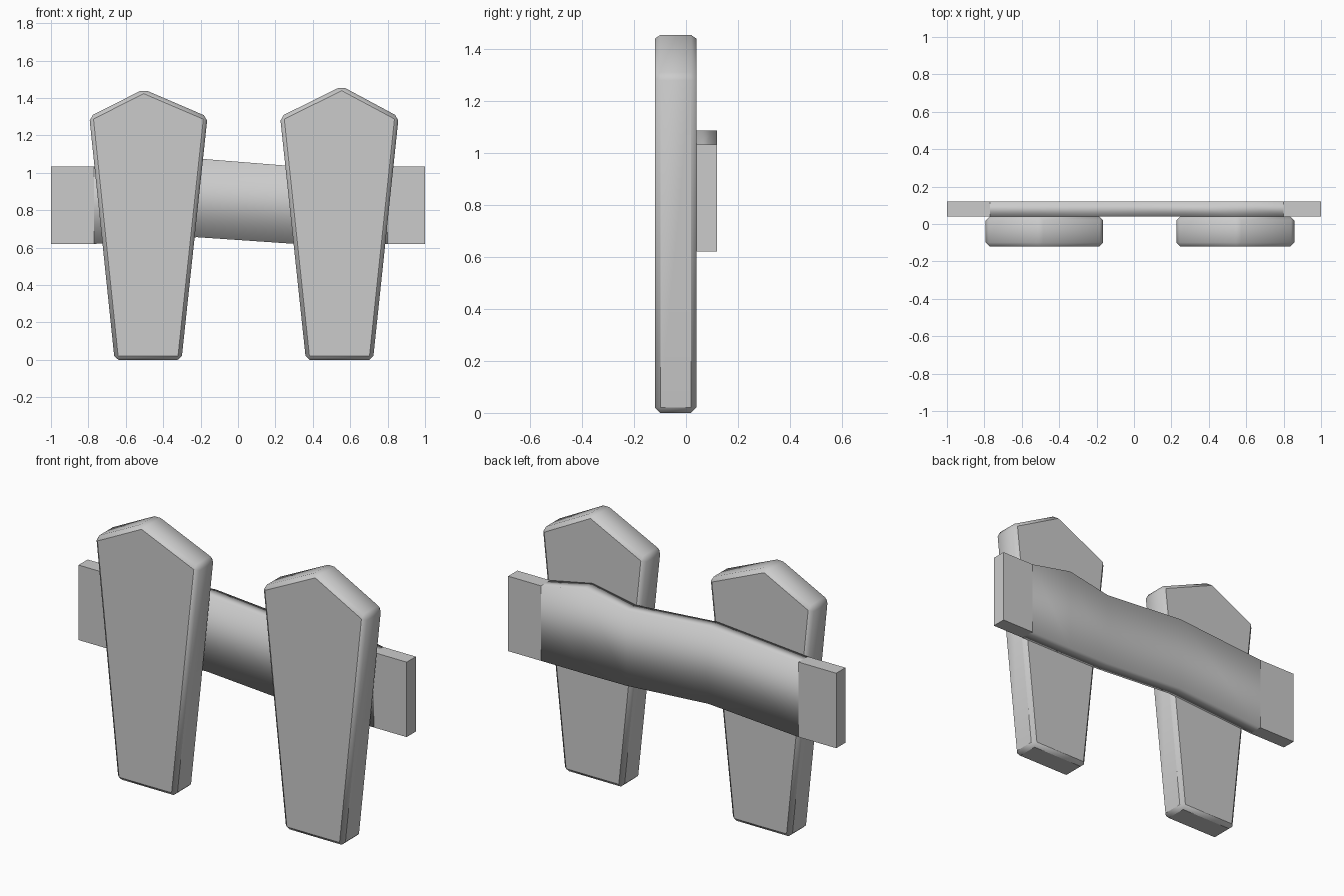
import bpy
import bmesh

if "Cube" in bpy.data.objects:
    bpy.data.objects.remove(bpy.data.objects["Cube"])


def new_object(name, bm):
    bmesh.ops.recalc_face_normals(bm, faces=bm.faces)
    mesh = bpy.data.meshes.new(name)
    bm.to_mesh(mesh)
    bm.free()
    obj = bpy.data.objects.new(name, mesh)
    bpy.context.collection.objects.link(obj)
    return obj


def picket(name, outline, y0=-0.12, y1=0.04):
    # Extrude the pointed outline through its thickness and chamfer all edges
    bm = bmesh.new()
    face = bm.faces.new([bm.verts.new((x, y0, z)) for x, z in outline])
    ext = bmesh.ops.extrude_face_region(bm, geom=[face])["geom"]
    verts = [g for g in ext if isinstance(g, bmesh.types.BMVert)]
    bmesh.ops.translate(bm, verts=verts, vec=(0, y1 - y0, 0))
    obj = new_object(name, bm)
    bevel = obj.modifiers.new("chamfer", 'BEVEL')
    bevel.width = 0.021
    bevel.segments = 1
    bevel.limit_method = 'ANGLE'
    bpy.ops.object.select_all(action='DESELECT')
    obj.select_set(True)
    bpy.context.view_layer.objects.active = obj
    bpy.ops.object.modifier_apply(modifier=bevel.name)
    bpy.ops.object.shade_smooth_by_angle(angle=0.7)
    return obj


def rail(name, stations, y0=0.04, y1=0.12):
    # Sweep a rectangular section along stations of (x, bottom z, top z)
    bm = bmesh.new()
    rings = [[bm.verts.new(p) for p in
              ((x, y0, lo), (x, y1, lo), (x, y1, hi), (x, y0, hi))]
             for x, lo, hi in stations]
    last = len(rings) - 2
    for i, (a, b) in enumerate(zip(rings, rings[1:])):
        for k in range(4):
            n = (k + 1) % 4
            f = bm.faces.new((a[k], a[n], b[n], b[k]))
            f.smooth = 0 < i < last  # warped middle is smooth, ends are flat
    bm.faces.new(rings[0])
    bm.faces.new(rings[-1])
    return new_object(name, bm)


# Two tapered pickets with pointed tops
picket("left_picket", [(-0.66, 0), (-0.302, 0), (-0.163, 1.30),
                       (-0.505, 1.447), (-0.795, 1.30)])
picket("right_picket", [(0.363, 0), (0.722, 0), (0.859, 1.30),
                        (0.555, 1.463), (0.225, 1.30)])

# Warped cross rail behind the pickets
rail("cross_rail", [(-1, 0.62, 1.033), (-0.77, 0.62, 1.033),
                    (-0.22, 0.656, 1.077), (0.28, 0.622, 1.037),
                    (0.54, 0.62, 1.086), (0.80, 0.62, 1.033),
                    (1, 0.62, 1.033)])
